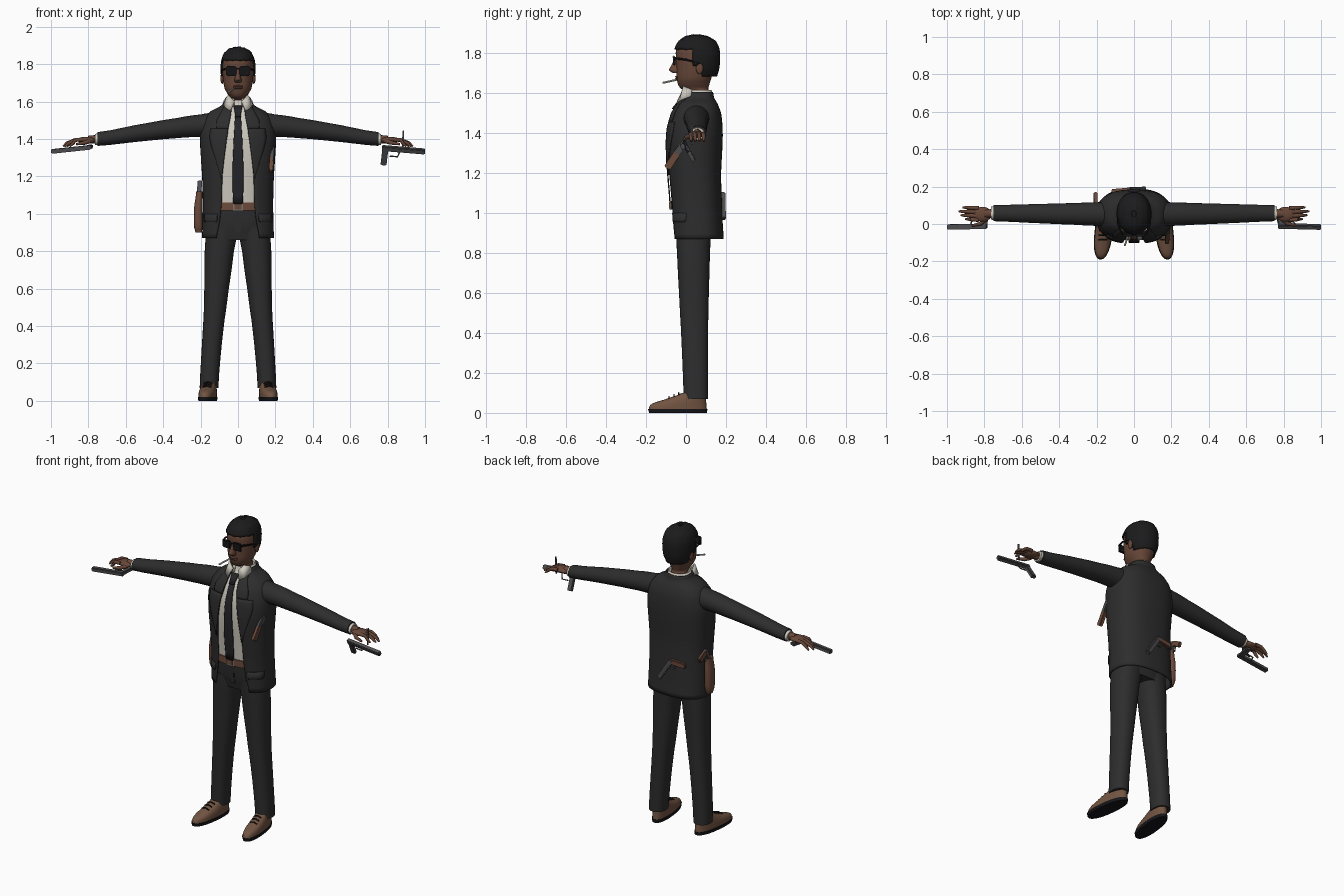
import bpy, bmesh
from math import sin, cos, pi, asin, copysign
from mathutils import Vector, Matrix

default_cube = bpy.data.objects.get("Cube")
if default_cube:
    bpy.data.objects.remove(default_cube)

made_objects = []


def material(name, red, green, blue):
    mat = bpy.data.materials.new(name)
    mat.use_nodes = True
    mat.diffuse_color = (red, green, blue, 1)
    shader = mat.node_tree.nodes["Principled BSDF"]
    shader.inputs["Base Color"].default_value = (red, green, blue, 1)
    shader.inputs["Roughness"].default_value = 0.8
    return mat


SUIT = material("charcoal suit", .026, .026, .026)
TIE = material("dark tie", .018, .018, .021)
SHIRT = material("off white shirt", .62, .59, .52)
SKIN = material("brown skin", .135, .062, .04)
SHOE = material("tan shoe leather", .17, .09, .055)
LEATHER = material("belt leather", .15, .07, .045)
HAIR = material("black hair", .011, .011, .012)
BLACK = material("glossy black", .008, .008, .01)
STEEL = material("gun steel", .075, .075, .08)
BUCKLE = material("buckle metal", .2, .17, .15)


def finish(name, bm, mat, thickness=0):
    bmesh.ops.recalc_face_normals(bm, faces=bm.faces[:])
    mesh = bpy.data.meshes.new(name)
    bm.to_mesh(mesh)
    bm.free()
    obj = bpy.data.objects.new(name, mesh)
    bpy.context.scene.collection.objects.link(obj)
    mesh.materials.append(mat)
    if thickness:
        solid = obj.modifiers.new("thickness", "SOLIDIFY")
        solid.thickness = thickness
        solid.offset = 0
    made_objects.append(obj)
    return obj


def loft(name, rings, mat, closed=True, thickness=0, keep=None):
    bm = bmesh.new()
    rows = [[bm.verts.new(p) for p in ring] for ring in rings]
    count = len(rows[0])
    for low, high in zip(rows, rows[1:]):
        for i in range(count if closed else count - 1):
            j = (i + 1) % count
            bm.faces.new((low[i], low[j], high[j], high[i]))
    if closed and not thickness:
        bm.faces.new(rows[0])
        bm.faces.new(rows[-1])
    if keep:
        drop = [f for f in bm.faces if not keep(f.calc_center_median())]
        bmesh.ops.delete(bm, geom=drop, context="FACES")
    return finish(name, bm, mat, thickness)


def dense(levels, steps=3):
    """Smoothly insert extra levels between the given ones."""
    out = []
    for i in range(len(levels) - 1):
        a, b = levels[max(i - 1, 0)], levels[i]
        c, d = levels[i + 1], levels[min(i + 2, len(levels) - 1)]
        for k in range(steps):
            t = k / steps
            out.append([q + t / 2 * (r - p + t * (2*p - 5*q + 4*r - s + t * (3*(q - r) + s - p)))
                        for p, q, r, s in zip(a, b, c, d)])
            out[-1][0] = b[0] + (c[0] - b[0]) * t
    return out + [list(levels[-1])]


def section(z, cx, hx, front, back, power=2.0, gap=0, count=36):
    """Horizontal oval slice; a gap leaves it open at the front."""
    start = asin((gap / hx) ** (power / 2)) if gap else 0
    span = 2 * pi - 2 * start
    def bend(v):
        return copysign(abs(v) ** (2 / power), v)
    angles = [start + span * i / (count - 1 if gap else count) for i in range(count)]
    return [(cx + hx * bend(sin(a)), (front + back) / 2 - (back - front) / 2 * bend(cos(a)), z)
            for a in angles]


def column(name, levels, mat, power=2.0, **options):
    return loft(name, [section(*lv, power=power) for lv in dense(levels)], mat, **options)


def tube(name, points, radii, mat, count=10):
    pts = [Vector(p) for p in points]
    rings = []
    for i, p in enumerate(pts):
        along = (pts[min(i + 1, len(pts) - 1)] - pts[max(i - 1, 0)]).normalized()
        side = along.cross(Vector((.31, .45, .84))).normalized()
        up = along.cross(side)
        rings.append([p + radii[i] * (side * cos(2*pi*k/count) + up * sin(2*pi*k/count))
                      for k in range(count)])
    return loft(name, rings, mat)


def bar(name, start, end, width, depth, mat, side=(1, 0, 0), bevel=.004):
    """Bevelled box running between two points."""
    a, b = Vector(start), Vector(end)
    z = (b - a).normalized()
    x = Vector(side)
    x = (x - z * x.dot(z)).normalized()
    y = z.cross(x)
    frame = Matrix((x, y, z)).transposed().to_4x4()
    frame.translation = (a + b) / 2
    bm = bmesh.new()
    bmesh.ops.create_cube(bm, size=1)
    bmesh.ops.scale(bm, vec=(width, depth, (b - a).length), verts=bm.verts)
    bmesh.ops.bevel(bm, geom=bm.edges[:], offset=bevel, segments=2, affect="EDGES")
    bm.transform(frame)
    return finish(name, bm, mat)


def blob(name, center, size, mat):
    bm = bmesh.new()
    bmesh.ops.create_uvsphere(bm, u_segments=20, v_segments=12, radius=1)
    bmesh.ops.scale(bm, vec=size, verts=bm.verts)
    bmesh.ops.translate(bm, vec=center, verts=bm.verts)
    return finish(name, bm, mat)


def pistol(name, muzzle, rear, grip_end, grip_mat):
    muzzle, rear, grip_end = Vector(muzzle), Vector(rear), Vector(grip_end)
    axis = muzzle - rear
    side = axis.cross(grip_end - rear)
    root = rear + axis * .08
    bar(name + "_slide", rear, muzzle, .024, .028, STEEL, side)
    bar(name + "_grip", root, grip_end, .02, .032, grip_mat, side)
    drop = (grip_end - root) * .45
    guard = [root + axis * .12 + drop, root + axis * .3 + drop, root + axis * .36]
    tube(name + "_guard", guard, [.004] * len(guard), STEEL, 6)


# Jacket: open front shell, levels are z, half width, front, back, gap
jacket_levels = dense([(.87, .188, -.07, .185, .115), (.95, .186, -.072, .18, .1),
                       (1.05, .184, -.076, .176, .088), (1.2, .188, -.088, .172, .084),
                       (1.32, .196, -.095, .178, .074), (1.42, .199, -.089, .18, .06),
                       (1.5, .18, -.066, .172, .045), (1.545, .145, -.038, .155, .04),
                       (1.575, .088, -.012, .138, .036), (1.605, .072, 0, .132, .045)])
CUT = 2.5
loft("jacket", [section(z, 0, hx, f, b, CUT, gap, 48) for z, hx, f, b, gap in jacket_levels],
     SUIT, closed=False, thickness=.008)
loft("shirt", [section(z, 0, hx - .012, f + .008, b - .015, CUT)
               for z, hx, f, b, gap in jacket_levels if z > 1.02], SHIRT)


def front_y(x, z):
    z = min(max(z, jacket_levels[0][0]), jacket_levels[-1][0])
    for a, b in zip(jacket_levels, jacket_levels[1:]):
        if z <= b[0]:
            break
    t = (z - a[0]) / (b[0] - a[0])
    hx, f, back = [a[i] + (b[i] - a[i]) * t for i in (1, 2, 3)]
    inside = max(0, 1 - min(abs(x) / hx, 1) ** CUT) ** (1 / CUT)
    return (f + back) / 2 - (back - f) / 2 * inside


def strip(name, rows, mat, lift, thickness=.006, steps=6):
    """Cloth panel lying on the chest; rows are z, inner x, outer x."""
    rings = []
    for z, x0, x1 in rows:
        xs = [x0 + (x1 - x0) * i / steps for i in range(steps + 1)]
        rings.append([(x, front_y(x, z) - lift, z) for x in xs])
    return loft(name, rings, mat, closed=False, thickness=thickness)


lapel = dense([(1.19, .084, .09), (1.3, .073, .122), (1.4, .06, .15), (1.455, .052, .145)])
collar_fold = dense([(1.455, .052, .115), (1.5, .043, .112), (1.55, .036, .085), (1.585, .036, .07)])
flap = [(.955, .115, .178), (.965, .112, .18), (1, .11, .18)]
for s, label in ((1, "left"), (-1, "right")):
    for part, rows in (("lapel", lapel), ("jacket_collar", collar_fold), ("pocket_flap", flap)):
        strip(f"{label}_{part}", [(z, s * a, s * b) for z, a, b in rows], SUIT, .008)

# Tie and belt
strip("tie", dense([(1.05, -.026, .026), (1.2, -.03, .03), (1.4, -.023, .023),
                    (1.525, -.016, .016)]), TIE, .004)
strip("tie_knot", [(1.52, -.013, .013), (1.575, -.023, .023)], TIE, .012, .012)
column("belt", [(1.017, 0, .17, -.076, .16), (1.06, 0, .17, -.076, .16)], LEATHER, CUT)
bar("belt_buckle", (0, -.079, 1.015), (0, -.079, 1.062), .055, .008, BUCKLE, bevel=.002)
bar("buckle_inset", (0, -.083, 1.024), (0, -.083, 1.053), .038, .005, LEATHER, bevel=.001)

# Shirt collar
collar_ring = [(1.57, 0, .068, -.012, .13), (1.615, 0, .064, .002, .126)]
loft("shirt_collar", [section(*lv, gap=.02) for lv in collar_ring], SHIRT, False, .006)
for s in (1, -1):
    wing = [[(s * .018, -.022, 1.6), (s * .04, -.046, 1.55)],
            [(s * .05, -.012, 1.635), (s * .066, -.03, 1.565)],
            [(s * .066, .03, 1.618), (s * .076, .025, 1.585)]]
    loft("collar_wing", wing, SHIRT, False, .007)

# Trousers
column("trouser_hips", [(.86, 0, .15, -.04, .12), (.93, 0, .168, -.056, .13),
                        (1.03, 0, .166, -.062, .14)], SUIT, CUT)
bar("trouser_fly", (0, -.054, .9), (0, -.062, 1.01), .03, .008, SUIT, bevel=.002)

for s, label in ((1, "left"), (-1, "right")):
    column(label + "_trouser_leg", [(.07, s * .155, .05, -.012, .11), (.3, s * .14, .053, -.02, .11),
                                    (.5, s * .122, .06, -.03, .112), (.8, s * .1, .078, -.045, .12),
                                    (.93, s * .086, .084, -.05, .125)], SUIT, 2.3)

    # Shoes, toes turned a little outwards
    sole = column(label + "_sole", [(0, s * .152, .046, -.185, .105), (.02, s * .152, .049, -.19, .107)],
                  BLACK, 2.3)
    upper = column(label + "_shoe", [(.02, s * .152, .046, -.186, .104), (.045, s * .152, .045, -.172, .102),
                                     (.066, s * .152, .042, -.11, .1), (.1, s * .152, .036, -.02, .098)],
                   SHOE, 2.3)
    laces = [tube(label + "_lace", [(s * .128, y, z - .004), (s * .152, y, z + .004), (s * .176, y, z - .004)],
                  [.004] * 3, BLACK, 6) for y, z in ((-.085, .077), (-.06, .087), (-.036, .096))]
    for obj in [sole, upper] + laces:
        for v in obj.data.vertices:
            v.co.x -= s * .11 * (v.co.y - .05)

    # Sleeve: x, centre y, centre z, half depth, half height
    sleeve = dense([(.1, .055, 1.47, .05, .05), (.14, .052, 1.472, .064, .066),
                    (.2, .053, 1.471, .063, .06), (.32, .054, 1.459, .058, .054),
                    (.55, .056, 1.429, .05, .045), (.75, .058, 1.4, .043, .037)])
    cuff = [(.74, .058, 1.4, .036, .031), (.765, .058, 1.397, .035, .03)]
    for part, rows, mat in (("sleeve", sleeve, SUIT), ("shirt_cuff", cuff, SHIRT)):
        loft(f"{label}_{part}", [[(s * x, y + hy * cos(2*pi*k/24), z + hz * sin(2*pi*k/24))
                                  for k in range(24)] for x, y, z, hy, hz in rows], mat)

    # Hand
    tube(label + "_wrist", [(s * .74, .057, 1.398), (s * .8, .055, 1.397)], [.024, .022], SKIN)
    blob(label + "_palm", (s * .81, .052, 1.394), (.05, .04, .018), SKIN)
    for k, reach in enumerate((.9, .925, .935, .915)):
        y = .022 + k * .021
        tube(f"{label}_finger", [(s * .83, y, 1.397), (s * .87, y + .002, 1.395),
                                 (s * (reach - .02), y + .003, 1.378), (s * reach, y + .004, 1.36)],
             [.011, .0105, .009, .005], SKIN)
    tube(label + "_thumb", [(s * .79, .03, 1.39), (s * .82, .002, 1.38), (s * .865, -.008, 1.372)],
         [.013, .011, .006], SKIN)

    # Ear, and one side of the sunglasses
    blob(label + "_ear", (s * .085, .068, 1.725), (.009, .018, .03), SKIN)
    bar(label + "_lens", (s * .037, -.058, 1.737), (s * .037, -.061, 1.79), .056, .012, BLACK, bevel=.005)
    tube(label + "_glasses_arm", [(s * .064, -.055, 1.775), (s * .086, 0, 1.768), (s * .09, .07, 1.75)],
         [.006, .005, .004], BLACK, 6)

bar("glasses_bridge", (-.012, -.06, 1.775), (.012, -.06, 1.775), .008, .008, BLACK, (0, 1, 0), .002)

# Head
column("head", [(1.55, 0, .05, .02, .12), (1.61, 0, .047, .012, .115), (1.622, 0, .045, -.024, .112),
                (1.64, 0, .056, -.038, .116), (1.67, 0, .072, -.046, .125), (1.72, 0, .08, -.047, .14),
                (1.77, 0, .083, -.05, .15), (1.82, 0, .079, -.049, .15), (1.86, 0, .055, -.02, .125),
                (1.875, 0, .02, .02, .09)], SKIN, 2.15)
column("nose", [(1.702, 0, .017, -.068, -.02), (1.715, 0, .019, -.085, -.02),
                (1.74, 0, .013, -.073, -.02), (1.78, 0, .009, -.054, -.02)], SKIN)
for z in (1.673, 1.682):
    blob("lip", (0, -.045, z), (.027, .009, .006), SKIN)
tube("cigarette", [(-.025, -.045, 1.668), (-.05, -.117, 1.652)], [.005, .005], SHIRT, 8)

# Combed hair
hair = column("hair", [(1.685, 0, .066, -.03, .152), (1.72, 0, .083, -.05, .162), (1.77, 0, .089, -.056, .167),
                       (1.82, 0, .086, -.055, .164), (1.86, 0, .07, -.034, .146), (1.88, 0, .045, -.005, .11),
                       (1.89, 0, .012, .035, .07)], HAIR, 2.15, thickness=.008,
              keep=lambda c: c.z > 1.817 or c.y > .075 or (c.y > .03 and c.z > 1.74))
for v in hair.data.vertices:
    v.co.z += .002 * sin(v.co.x * 230) if v.co.z > 1.8 else 0
blob("hair_crown", (0, .053, 1.865), (.05, .062, .025), HAIR)

# Pistols in the hands, at the chest, on the back and at the hip
pistol("left_pistol", (1, -.016, 1.333), (.77, -.01, 1.352), (.778, .04, 1.262), STEEL)
bar("left_pistol_lever", (.88, .03, 1.34), (.884, .03, 1.445), .009, .01, STEEL, bevel=.002)
pistol("right_pistol", (-1, -.016, 1.333), (-.785, -.012, 1.356), (-.79, .075, 1.36), STEEL)
pistol("back_pistol", (.055, .187, .97), (-.03, .184, 1.1), (-.12, .176, 1.08), LEATHER)
pistol("hip_pistol", (-.212, .05, 1.04), (-.204, .1, 1.175), (-.206, .165, 1.13), LEATHER)
column("hip_holster", [(.9, -.21, .017, .045, .09), (.93, -.212, .023, .035, .1),
                       (1.03, -.212, .023, .03, .105), (1.12, -.206, .017, .035, .1)], LEATHER, 2.4)
bar("chest_pistol_slide", (.186, .005, 1.37), (.18, -.055, 1.29), .02, .03, STEEL)
bar("chest_pistol_grip", (.18, -.045, 1.3), (.176, -.095, 1.225), .022, .035, LEATHER)

# Smooth shading with sharp edges kept
bpy.ops.object.select_all(action="DESELECT")
for obj in made_objects:
    obj.select_set(True)
bpy.context.view_layer.objects.active = made_objects[0]
bpy.ops.object.shade_smooth_by_angle(angle=.7)
